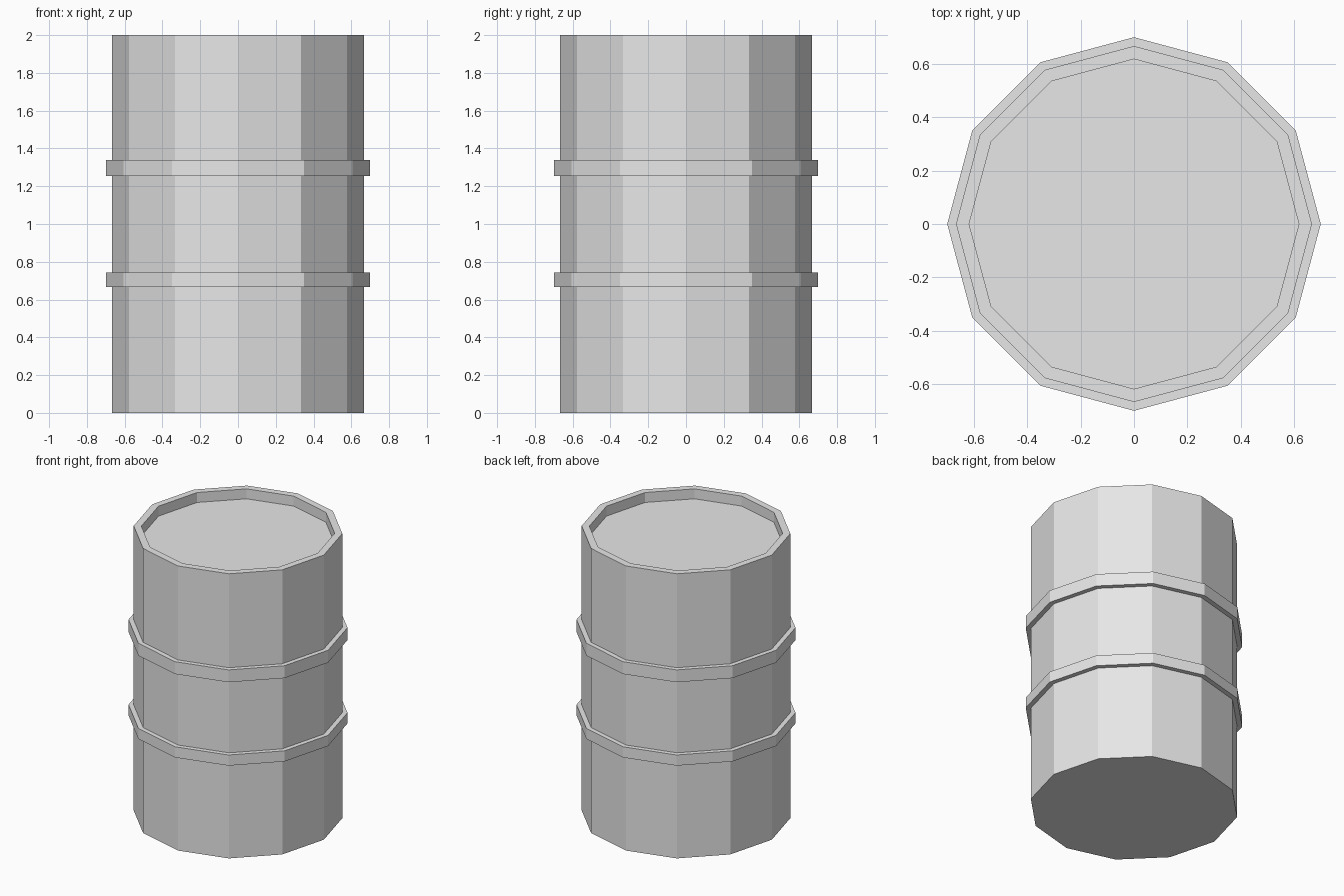
import bpy
import bmesh
from math import cos, sin, tau

SIDES = 12

cube = bpy.data.objects.get("Cube")
if cube:
    bpy.data.objects.remove(cube, do_unlink=True)

grey = bpy.data.materials.new("light_grey")
grey.use_nodes = True
grey.diffuse_color = (0.8, 0.8, 0.8, 1)
grey.node_tree.nodes["Principled BSDF"].inputs["Base Color"].default_value = (0.8, 0.8, 0.8, 1)


def lathe(name, profile, closed=False):
    """Revolve (radius, height) points into a flat-sided part; open ends get capped."""
    bm = bmesh.new()
    loops = [[bm.verts.new((r * cos(tau * i / SIDES), r * sin(tau * i / SIDES), z))
              for i in range(SIDES)] for r, z in profile]
    pairs = list(zip(loops, loops[1:]))
    if closed:
        pairs.append((loops[-1], loops[0]))
    else:
        bm.faces.new(loops[0])
        bm.faces.new(loops[-1])
    for low, high in pairs:
        for i in range(SIDES):
            j = (i + 1) % SIDES
            bm.faces.new((low[i], low[j], high[j], high[i]))
    bmesh.ops.recalc_face_normals(bm, faces=bm.faces)
    mesh = bpy.data.meshes.new(name)
    bm.to_mesh(mesh)
    bm.free()
    mesh.materials.append(grey)
    obj = bpy.data.objects.new(name, mesh)
    bpy.context.collection.objects.link(obj)
    return obj


# Drum body with a raised rim around the recessed lid
BODY, RIM, LID = 0.667, 0.618, 1.93
lathe("drum_body", [(BODY, 0), (BODY, 2), (RIM, 2), (RIM, LID)])

# Two raised hoops around the body
for name, bottom, top in (("lower_hoop", 0.667, 0.742), ("upper_hoop", 1.253, 1.34)):
    lathe(name, [(0.66, bottom), (0.7, bottom), (0.7, top), (0.66, top)], closed=True)
